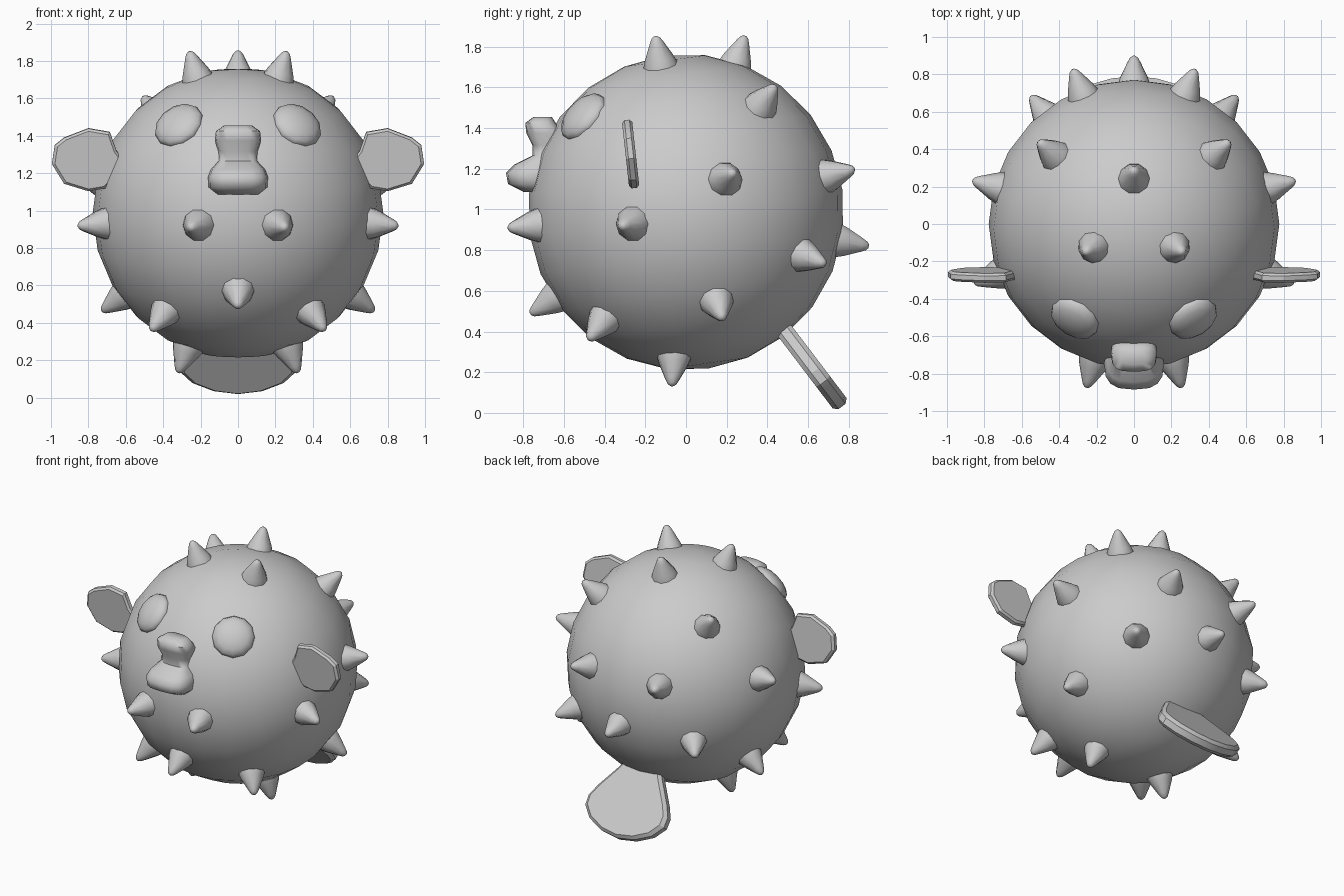
import bpy, bmesh, math
from mathutils import Vector, Matrix

if "Cube" in bpy.data.objects:
    bpy.data.objects.remove(bpy.data.objects["Cube"])

C = Vector((0, 0, 0.987))  # body centre


def finish(name, bm, angle=35):
    bmesh.ops.recalc_face_normals(bm, faces=bm.faces[:])
    me = bpy.data.meshes.new(name)
    bm.to_mesh(me)
    bm.free()
    ob = bpy.data.objects.new(name, me)
    bpy.context.collection.objects.link(ob)
    bpy.ops.object.select_all(action='DESELECT')
    ob.select_set(True)
    bpy.context.view_layer.objects.active = ob
    bpy.ops.object.shade_smooth_by_angle(angle=math.radians(angle))
    return ob


def loft(bm, rings):
    loops = [[bm.verts.new(p) for p in ring] for ring in rings]
    n = len(loops[0])
    for a, b in zip(loops, loops[1:]):
        for i in range(n):
            j = (i + 1) % n
            bm.faces.new((a[i], a[j], b[j], b[i]))
    bm.faces.new(loops[0])
    bm.faces.new(loops[-1])


def circle(rx, ry, z, n, cy=0):
    return [Vector((rx * math.cos(2 * math.pi * i / n),
                    cy + ry * math.sin(2 * math.pi * i / n), z)) for i in range(n)]


def slab(bm, outline, thick, matrix):
    # flat plate with a narrow bevelled rim, outline in local xy
    mid = sum((Vector(p) for p in outline), Vector((0, 0))) / len(outline)
    rings = []
    for s, z in ((0.92, -0.5), (1, -0.25), (1, 0.25), (0.92, 0.5)):
        rings.append([matrix @ (mid + (Vector(p) - mid) * s).to_3d()
                      + matrix.to_3x3() @ Vector((0, 0, z * thick)) for p in outline])
    loft(bm, rings)


# round body
bm = bmesh.new()
bmesh.ops.create_uvsphere(bm, u_segments=24, v_segments=12, radius=0.777,
                          matrix=Matrix.Translation(C) @ Matrix.Rotation(math.radians(8), 4, 'X'))
finish("body", bm, 60)

# radial spines, given by their tips and mirrored in x
tips = [(0.25, -0.86, 0.91), (0.84, -0.31, 0.92), (0, -0.79, 0.47), (0.73, 0.18, 0.46),
        (0.455, -0.47, 0.37), (0.32, -0.07, 0.13), (0.26, -0.15, 1.85), (0, 0.29, 1.855),
        (0.51, 0.44, 1.61), (0.855, 0.23, 1.18), (0.33, 0.835, 1.2), (0, 0.89, 0.82),
        (0.555, 0.69, 0.73)]
profile = [(0.70, 0.10), (0.755, 0.089), (0.80, 0.073), (0.88, 0.035), (0.904, 0.022), (0.914, 0.009)]
bm = bmesh.new()
for x, y, z in tips:
    for s in ((1, -1) if x else (1,)):
        d = Vector((x * s, y, z)) - C
        m = Matrix.Translation(C) @ d.to_track_quat('Z', 'Y').to_matrix().to_4x4()
        loft(bm, [[m @ p for p in circle(r, r, h, 10)] for h, r in profile])
finish("spines", bm, 50)

# flattened eyes
for side, s in (("left", -1), ("right", 1)):
    d = Vector((0.32 * s, -0.51, 0.475)).normalized()
    m = (Matrix.Translation(C + d * 0.755) @ d.to_track_quat('Z', 'Y').to_matrix().to_4x4()
         @ Matrix.Diagonal((0.14, 0.14, 0.065, 1)))
    bm = bmesh.new()
    bmesh.ops.create_uvsphere(bm, u_segments=12, v_segments=8, radius=1, matrix=m)
    finish(side + "_eye", bm, 60)

# pouting mouth: stacked sections (z, half width, front y, back y)
sections = [(1.455, 0.075, -0.75, -0.66), (1.425, 0.118, -0.79, -0.64), (1.375, 0.124, -0.785, -0.6),
            (1.315, 0.105, -0.755, -0.6), (1.265, 0.107, -0.755, -0.6), (1.22, 0.145, -0.845, -0.6),
            (1.18, 0.16, -0.885, -0.6), (1.125, 0.157, -0.875, -0.6), (1.087, 0.115, -0.80, -0.62)]
bm = bmesh.new()
for_rings = []
for z, w, f, b in sections:
    ring = circle(1, 1, z, 16)
    for p in ring:  # squarish section
        p.x = w * math.copysign(abs(p.x) ** 0.7, p.x)
        p.y = (f + b) / 2 + (b - f) / 2 * math.copysign(abs(p.y) ** 0.7, p.y)
    for_rings.append(ring)
loft(bm, for_rings)
finish("mouth", bm, 60)

# side fins, outline in x and z
fin = [(0.62, 1.28), (0.65, 1.32), (0.685, 1.42), (0.80, 1.44), (0.93, 1.39), (0.98, 1.35),
       (0.995, 1.25), (0.93, 1.145), (0.80, 1.105), (0.71, 1.12), (0.63, 1.20)]
for side, s in (("left", -1), ("right", 1)):
    m = Matrix(((s, 0, 0, 0), (0, -0.11, 1, -0.272 + 0.11 * 1.27), (0, 1, 0.11, 0), (0, 0, 0, 1)))
    bm = bmesh.new()
    slab(bm, fin, 0.05, m)
    finish(side + "_fin", bm, 25)

# tail fin, outline as (half width, distance along the tail)
half = [(0.11, -0.1), (0.17, 0.0), (0.27, 0.15), (0.312, 0.23), (0.31, 0.30), (0.245, 0.375), (0.13, 0.43)]
outline = half + [(0, 0.45)] + [(-x, t) for x, t in reversed(half)]
axis = Vector((0, 0.605, -0.796))
m = Matrix(((1, 0, 0, 0), (0, axis.y, 0.796, 0.495), (0, axis.z, 0.605, 0.39), (0, 0, 0, 1)))
bm = bmesh.new()
slab(bm, outline, 0.085, m)
finish("tail_fin", bm, 25)
